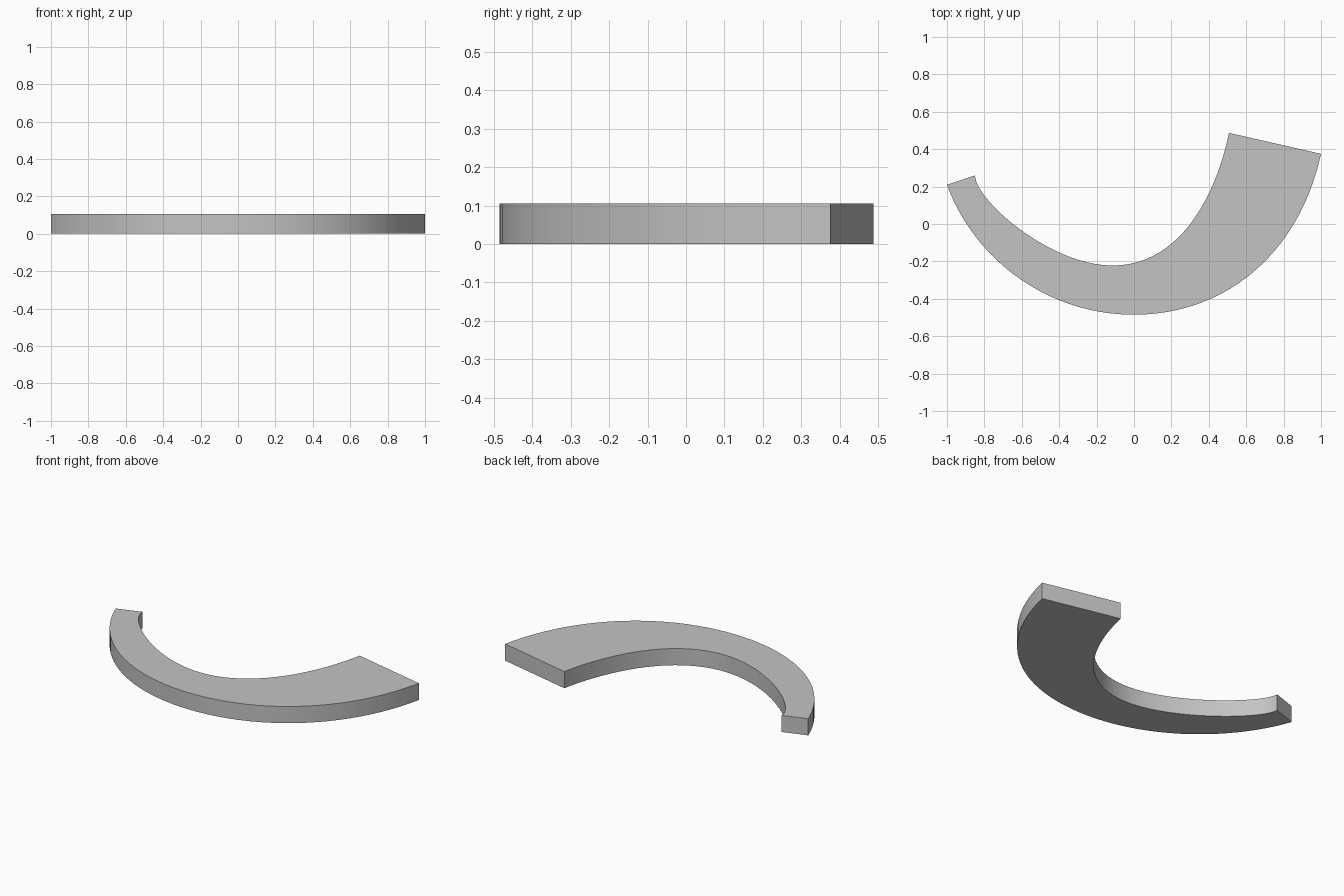
import bpy, bmesh, math
from mathutils import Vector
from mathutils.geometry import interpolate_bezier

if "Cube" in bpy.data.objects:
    bpy.data.objects.remove(bpy.data.objects["Cube"], do_unlink=True)

HEIGHT = 0.105
STEPS = 24

# Each edge is two Bezier spans sharing their middle point
outer = [(-1, .21), (-.86, -.18), (-.47, -.485), (0, -.485), (.48, -.485), (.88, -.17), (1, .375)]
inner = [(-.85, .26), (-.85, .13), (-.45, -.222), (-.115, -.222), (.25, -.222), (.44, .16), (.508, .487)]


def edge_points(ctrl):
    p = [Vector((x, y, 0)) for x, y in ctrl]
    first = interpolate_bezier(*p[:4], STEPS)
    return first[:-1] + interpolate_bezier(*p[3:], STEPS)


# Plain grey
grey = bpy.data.materials.new("plain grey")
grey.use_nodes = True
colour = (0.55, 0.55, 0.55, 1)
grey.diffuse_color = colour
grey.node_tree.nodes["Principled BSDF"].inputs["Base Color"].default_value = colour

# Curved tapering slab: fill the outline, then extrude it upwards
bm = bmesh.new()
outline = edge_points(outer) + edge_points(inner)[::-1]
base = bm.faces.new([bm.verts.new(p) for p in outline])
top = bmesh.ops.extrude_face_region(bm, geom=[base], use_keep_orig=True)["geom"]
bmesh.ops.translate(bm, vec=(0, 0, HEIGHT), verts=[g for g in top if isinstance(g, bmesh.types.BMVert)])
bmesh.ops.recalc_face_normals(bm, faces=bm.faces)

mesh = bpy.data.meshes.new("curved_slab")
bm.to_mesh(mesh)
bm.free()
mesh.materials.append(grey)
slab = bpy.data.objects.new("curved_slab", mesh)
bpy.context.collection.objects.link(slab)

# Smooth the curved walls, keep the rims sharp
bpy.ops.object.select_all(action="DESELECT")
slab.select_set(True)
bpy.context.view_layer.objects.active = slab
bpy.ops.object.shade_smooth_by_angle(angle=math.radians(30))
